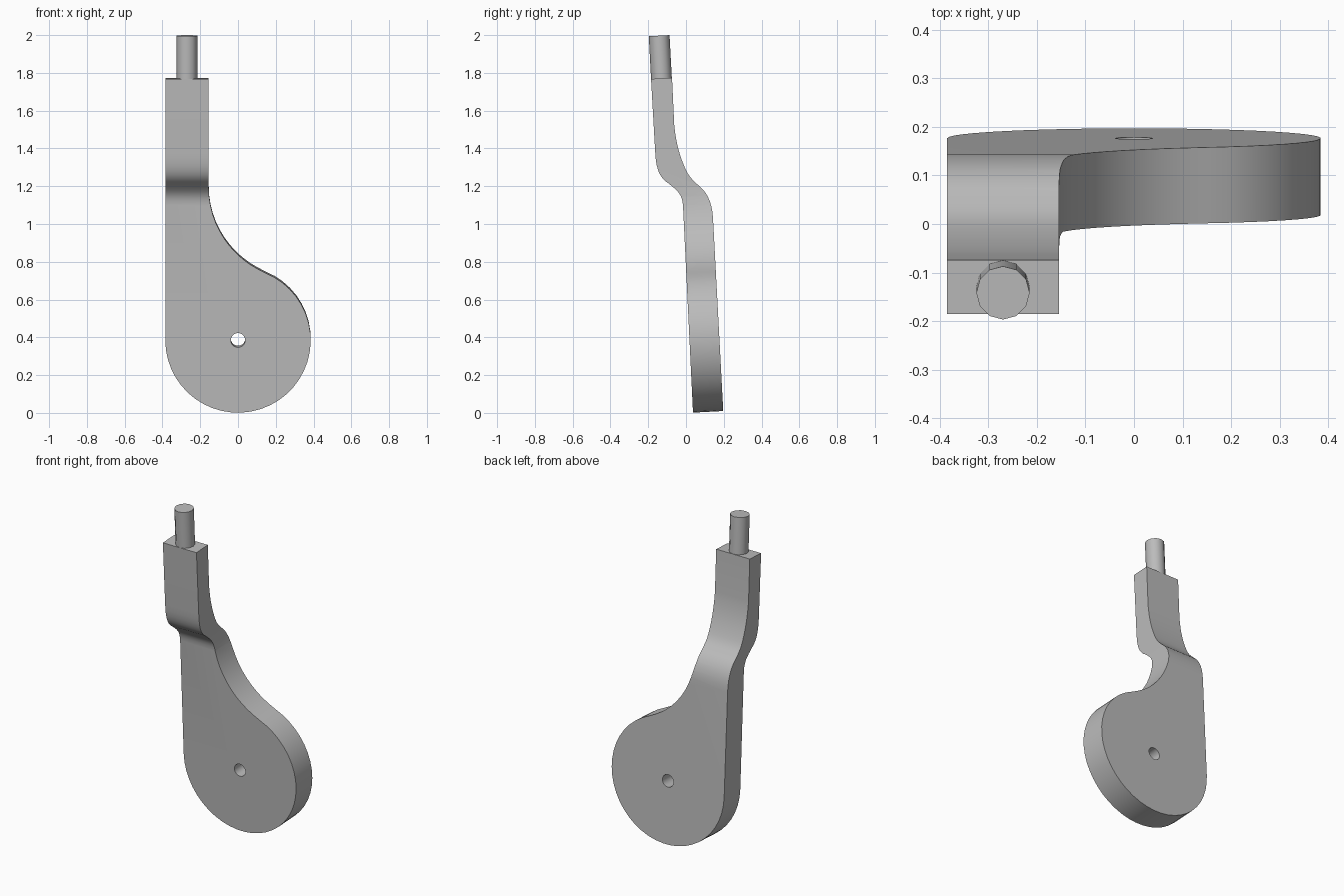
import bpy, bmesh, math
from mathutils import Vector, Matrix
from mathutils.geometry import interpolate_bezier

cube = bpy.data.objects.get("Cube")
if cube:
    bpy.data.objects.remove(cube)

grey = bpy.data.materials.new("plain grey")
grey.use_nodes = True
colour = (0.5, 0.5, 0.5, 1)
grey.diffuse_color = colour
grey.node_tree.nodes["Principled BSDF"].inputs["Base Color"].default_value = colour

LEAN = 0.053                                   # backward lean of the whole lever
AXIS = Vector((0, 1, LEAN)).normalized()       # direction through the plate
HUB_Z, HUB_R = 0.384, 0.385
FILLET_R = 0.49


def add_object(name, bm):
    bmesh.ops.recalc_face_normals(bm, faces=bm.faces)
    mesh = bpy.data.meshes.new(name)
    bm.to_mesh(mesh)
    bm.free()
    mesh.materials.append(grey)
    obj = bpy.data.objects.new(name, mesh)
    bpy.context.collection.objects.link(obj)
    return obj


def prism(name, points, offset):
    """Extrude a closed outline symmetrically by +-offset."""
    bm = bmesh.new()
    face = bm.faces.new([bm.verts.new(Vector(p) - offset) for p in points])
    new = bmesh.ops.extrude_face_region(bm, geom=[face])["geom"]
    bmesh.ops.translate(bm, vec=offset * 2,
                        verts=[v for v in new if isinstance(v, bmesh.types.BMVert)])
    return add_object(name, bm)


def rod(name, centre, direction, radius, length, sides):
    bm = bmesh.new()
    bmesh.ops.create_cone(bm, cap_ends=True, segments=sides,
                          radius1=radius, radius2=radius, depth=length)
    turn = direction.to_track_quat("Z", "Y").to_matrix().to_4x4()
    bm.transform(Matrix.Translation(centre) @ turn)
    return add_object(name, bm)


def arc(cx, cz, radius, start, end, steps):
    angles = [math.radians(start + (end - start) * i / steps) for i in range(steps + 1)]
    return [(cx + radius * math.cos(a), 0, cz + radius * math.sin(a)) for a in angles]


def side_curve(points):
    """Chain of cubic curves through (y, z) knots with two handles between knots."""
    p = [Vector((0, y, z)) for y, z in points]
    out = [p[0]]
    for i in range(0, len(p) - 1, 3):
        k0, h0, h1, k1 = p[i:i + 4]
        out += interpolate_bezier(k0, h0, h1, k1, 9)[1:]
    return out


def combine(obj, cutter, operation):
    mod = obj.modifiers.new("cut", "BOOLEAN")
    mod.object, mod.operation, mod.solver = cutter, operation, "EXACT"
    bpy.context.view_layer.objects.active = obj
    bpy.ops.object.modifier_apply(modifier=mod.name)
    bpy.data.objects.remove(cutter)


def smooth(obj):
    bpy.ops.object.select_all(action="DESELECT")
    obj.select_set(True)
    bpy.context.view_layer.objects.active = obj
    bpy.ops.object.shade_smooth_by_angle(angle=math.radians(35))


# Lever outline: round hub, concave fillet, straight arm
fillet_x, fillet_z = FILLET_R - 0.155, HUB_Z + 0.81
meet = math.degrees(math.atan2(fillet_z - HUB_Z, fillet_x))
outline = arc(0, HUB_Z, HUB_R, 180, 360 + meet, 32)
outline += arc(fillet_x, fillet_z, FILLET_R, 180 + meet, 180, 12)[1:]
outline += [(-0.155, 0, 1.9), (-0.385, 0, 1.9)]
lever = prism("lever_arm", outline, Vector((0, 0.5, 0.5 * LEAN)))

# Offset bend of the plate, seen from the side
front = side_curve([(-0.016, 1.1), (-0.02, 1.16), (-0.05, 1.18), (-0.09, 1.213),
                    (-0.13, 1.24), (-0.158, 1.27), (-0.163, 1.38)])
back = side_curve([(-0.062, 1.52), (-0.052, 1.42), (-0.03, 1.35), (0, 1.285),
                   (0.02, 1.245), (0.035, 1.235), (0.06, 1.21),
                   (0.1, 1.18), (0.138, 1.13), (0.143, 1.03)])
section = [(0, 0.042, -0.1)] + front + [(0, -0.185, 1.768), (0, -0.074, 1.774)]
section += back + [(0, 0.203, -0.1)]
combine(lever, prism("bend_cutter", section, Vector((0.6, 0, 0))), "INTERSECT")

# Pivot hole through the hub
hole = rod("hole_cutter", Vector((0, 0.11, HUB_Z + 0.11 * LEAN)), AXIS, 0.038, 0.6, 20)
combine(lever, hole, "DIFFERENCE")
smooth(lever)

# Round peg on the arm's end
base, tip = Vector((-0.27, -0.13, 1.77)), Vector((-0.27, -0.142, 1.997))
peg = rod("end_peg", (base + tip) / 2, tip - base, 0.055, (tip - base).length, 12)
smooth(peg)
